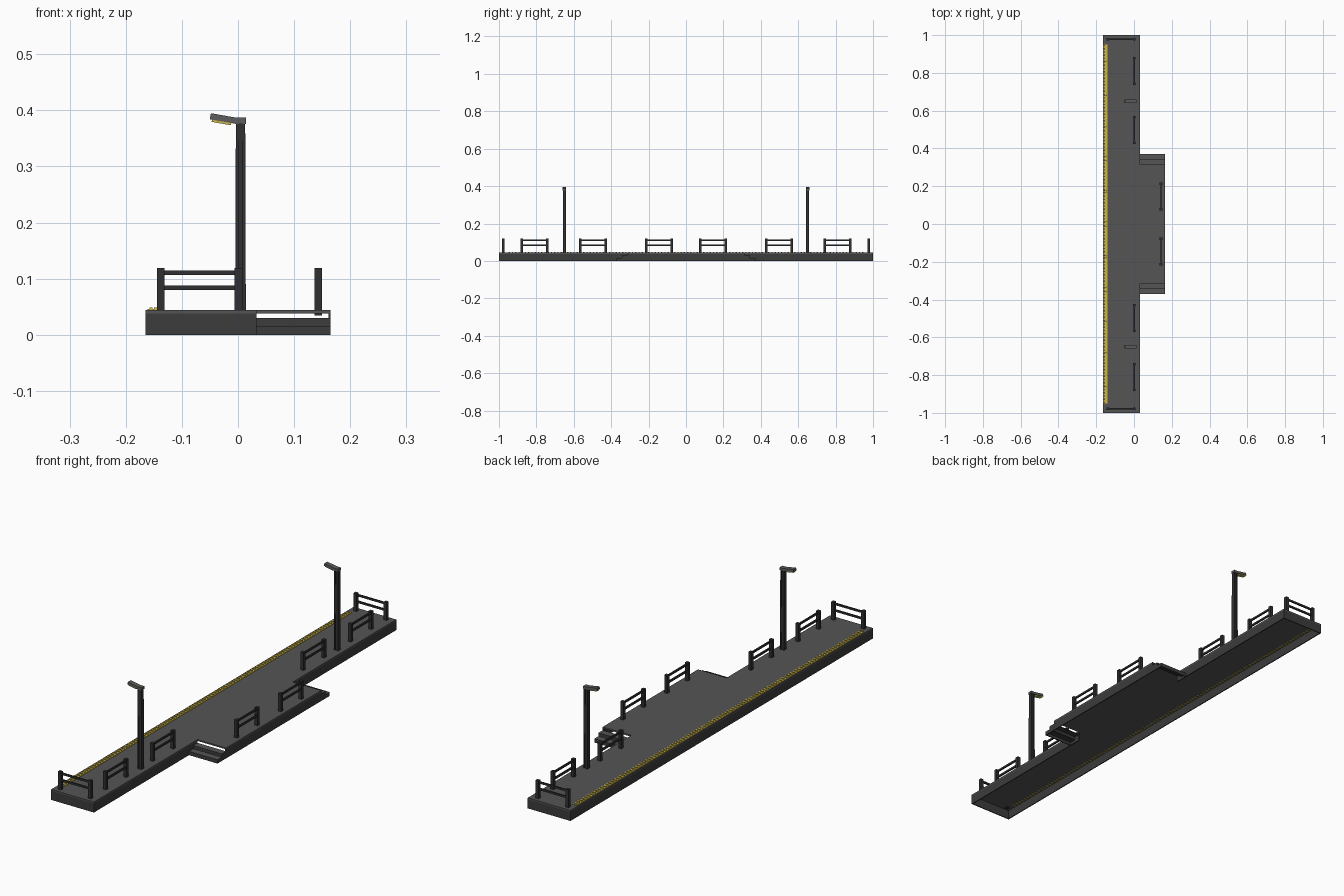
import bpy, bmesh, math
from mathutils import Matrix, Vector

cube = bpy.data.objects.get("Cube")
if cube:
    bpy.data.objects.remove(cube, do_unlink=True)


def material(name, r, g, b):
    m = bpy.data.materials.new(name)
    m.use_nodes = True
    m.diffuse_color = (r, g, b, 1)
    m.node_tree.nodes["Principled BSDF"].inputs["Base Color"].default_value = (r, g, b, 1)
    return m


DECK = material("deck grey", 0.09, 0.09, 0.09)
WALL = material("wall charcoal", 0.045, 0.045, 0.045)
METAL = material("dark metal", 0.03, 0.03, 0.032)
LAMP = material("lamp grey", 0.11, 0.11, 0.11)
YELLOW = material("safety yellow", 0.6, 0.47, 0.07)


def finish(bm, name, *mats):
    mesh = bpy.data.meshes.new(name)
    bm.normal_update()
    bm.to_mesh(mesh)
    bm.free()
    obj = bpy.data.objects.new(name, mesh)
    for m in mats:
        mesh.materials.append(m)
    bpy.context.collection.objects.link(obj)
    return obj


def box(bm, lo, hi, taper=1.0):
    """Add an axis-aligned box between two corners, its top scaled by taper."""
    lo, hi = Vector(lo), Vector(hi)
    size, mid = hi - lo, (lo + hi) / 2
    verts = bmesh.ops.create_cube(bm, size=1)["verts"]
    for v in verts:
        k = taper if v.co.z > 0 else 1
        v.co = mid + Vector((v.co.x * size.x * k, v.co.y * size.y * k, v.co.z * size.z))
    return verts


TOP, SLAB = 0.044, 0.038
LEFT, INNER, OUTER = -0.165, 0.033, 0.165
BAY, STEP = 0.315, 0.028
T = 0.004

# Deck slab: long platform with a projecting bay
bm = bmesh.new()
outline = [(LEFT, -1), (INNER, -1), (INNER, -BAY), (OUTER, -BAY),
           (OUTER, BAY), (INNER, BAY), (INNER, 1), (LEFT, 1)]
base = bm.faces.new([bm.verts.new((x, y, SLAB)) for x, y in outline])
ext = bmesh.ops.extrude_face_region(bm, geom=[base], use_keep_orig=True)
for v in ext["geom"]:
    if isinstance(v, bmesh.types.BMVert):
        v.co.z = TOP
bmesh.ops.recalc_face_normals(bm, faces=bm.faces)
finish(bm, "platform_deck", DECK)

# Perimeter walls, hollow underneath
bm = bmesh.new()
box(bm, (LEFT, -1, 0), (LEFT + T, 1, SLAB))
box(bm, (OUTER - T, -BAY, 0), (OUTER, BAY, SLAB))
for s in (-1, 1):
    y0, y1 = sorted((s, s * (1 - T)))
    box(bm, (LEFT, y0, 0), (INNER, y1, SLAB))
    y0, y1 = sorted((s, s * BAY))
    box(bm, (INNER - T, y0, 0), (INNER, y1, SLAB))
finish(bm, "platform_walls", WALL)

# Steps at both ends of the bay
for s, name in ((-1, "front_steps"), (1, "back_steps")):
    bm = bmesh.new()
    for i, z in enumerate((0.030, 0.016)):
        y0, y1 = sorted((s * (BAY + i * STEP), s * (BAY + (i + 1) * STEP)))
        box(bm, (INNER, y0, z - T), (OUTER, y1, z))
        edge = s * (BAY + (i + 1) * STEP)
        y0, y1 = sorted((edge, edge - s * T))
        box(bm, (INNER, y0, z - 0.016), (OUTER, y1, z - T))
        y0, y1 = sorted((s * (BAY + i * STEP), edge))
        box(bm, (OUTER - T, y0, 0), (OUTER, y1, z - T))
    for f in bm.faces:
        f.material_index = 0 if f.normal.z > 0.5 else 1
    bm.normal_update()
    for f in bm.faces:
        f.material_index = 0 if f.normal.z > 0.5 else 1
    finish(bm, name, DECK, WALL)

# Tactile safety strip with raised studs
bm = bmesh.new()
box(bm, (-0.161, -0.95, TOP), (-0.140, 0.95, TOP + 0.002))
count = 110
for i in range(count):
    y = -0.945 + 1.89 * i / (count - 1)
    for x in (-0.155, -0.147):
        box(bm, (x - 0.003, y - 0.004, SLAB - 0.001), (x + 0.003, y + 0.004, 0.049), 0.8)
finish(bm, "safety_strip", YELLOW)


# Railings: two posts and two rails
def railing(name, a, b):
    bm = bmesh.new()
    h = 0.0068
    for x, y in (a, b):
        box(bm, (x - h, y - h, 0.034), (x + h, y + h, 0.119))
    along_x = a[1] == b[1]
    dx, dy = (0, 0.003) if along_x else (0.003, 0)
    for z in (0.0835, 0.111):
        box(bm, (a[0] - dx, a[1] - dy, z - 0.004), (b[0] + dx, b[1] + dy, z + 0.004))
    finish(bm, name, METAL)


for s, side in ((-1, "front"), (1, "back")):
    railing(side + "_end_railing", (-0.138, s * 0.978), (0.001, s * 0.978))
    for part, x, mid in (("outer", 0.001, 0.81), ("middle", 0.001, 0.498), ("bay", 0.143, 0.145)):
        railing(f"{side}_{part}_railing", (x, s * mid - 0.068), (x, s * mid + 0.068))

# Lamp posts with tilted heads
for s, side in ((-1, "front"), (1, "back")):
    y, x = s * 0.65, 0.0045
    bm = bmesh.new()
    for off in (-0.0065, 0.0065):
        box(bm, (x + off - 0.003, y - 0.009, 0.034), (x + off + 0.003, y + 0.009, 0.377))
    box(bm, (x - 0.006, y - 0.006, 0.034), (x + 0.006, y + 0.006, 0.377))
    for v in bm.verts:
        if v.co.z > 0.3:
            v.co.x = x + (v.co.x - x) * 0.88
            v.co.y = y + (v.co.y - y) * 0.88
    finish(bm, side + "_lamp_post", METAL)

    bm = bmesh.new()
    box(bm, (-0.004, y - 0.0095, 0.376), (0.0145, y + 0.0095, 0.387))
    tilt = Matrix.Translation((-0.004, y, 0.376)) @ Matrix.Rotation(math.radians(10), 4, "Y")
    head = box(bm, (-0.047, -0.0095, 0), (0.001, 0.0095, 0.011))
    bmesh.ops.transform(bm, matrix=tilt, verts=head)
    finish(bm, side + "_lamp_head", LAMP)

    bm = bmesh.new()
    panel = box(bm, (-0.043, -0.007, -0.004), (-0.008, 0.007, 0.001))
    bmesh.ops.transform(bm, matrix=tilt, verts=panel)
    finish(bm, side + "_lamp_light", YELLOW)
